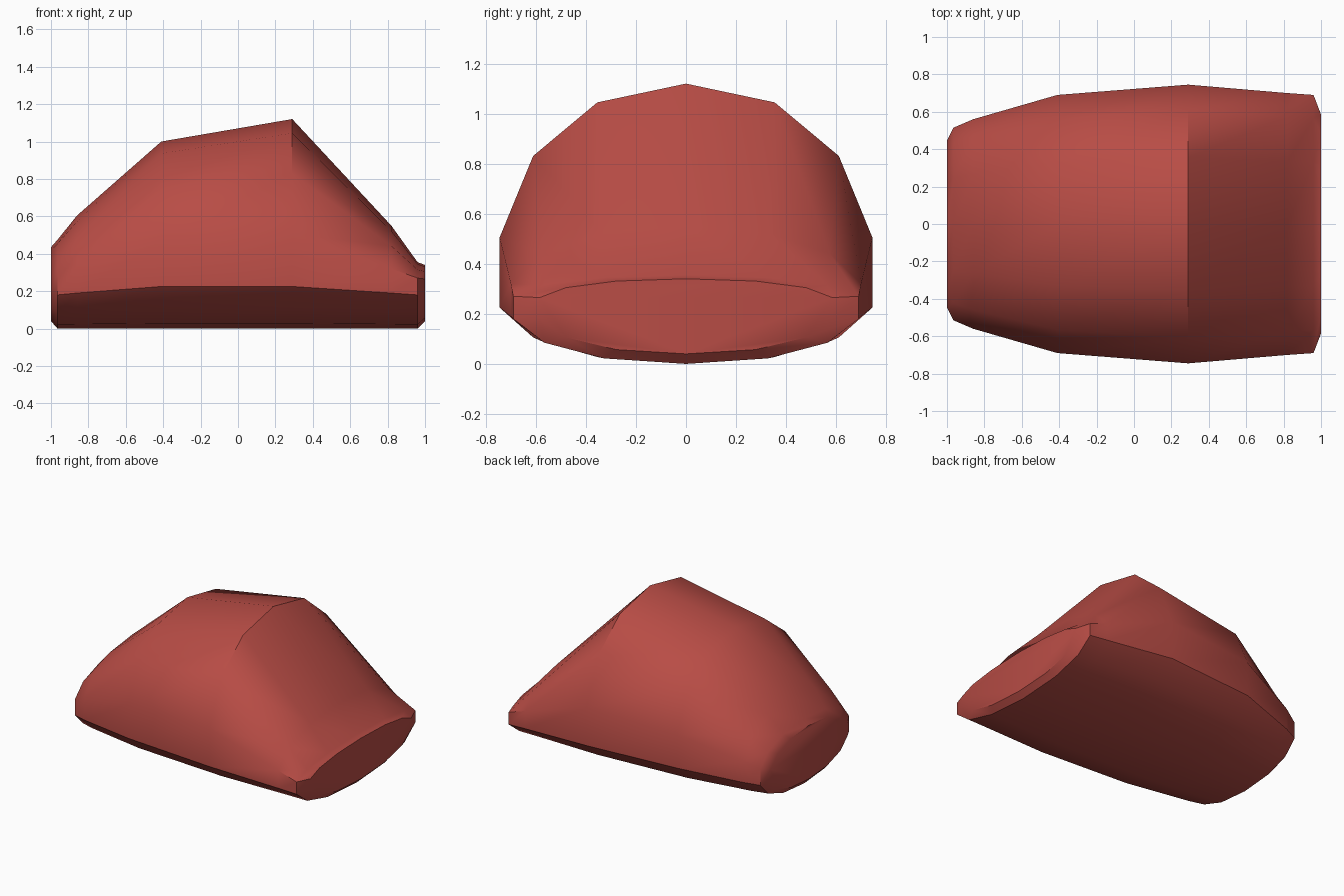
import bpy, bmesh, math

if "Cube" in bpy.data.objects:
    bpy.data.objects.remove(bpy.data.objects["Cube"])

red = bpy.data.materials.new("brick red")
red.diffuse_color = (0.48, 0.073, 0.06, 1)
red.use_nodes = True
red.node_tree.nodes["Principled BSDF"].inputs["Base Color"].default_value = red.diffuse_color

# Cross-sections: x, half width, top, upper side edge, lower side edge, bottom
sections = [
    (-1.00, 0.445, 0.435, 0.28, 0.18, 0.04),
    (-0.965, 0.515, 0.475, 0.30, 0.18, 0.0),
    (-0.86, 0.56, 0.605, 0.345, 0.19, 0.0),
    (-0.41, 0.69, 1.00, 0.475, 0.225, 0.0),
    (0.29, 0.745, 1.12, 0.505, 0.225, 0.0),
    (0.82, 0.70, 0.55, 0.32, 0.19, 0.0),
    (0.96, 0.69, 0.355, 0.27, 0.18, 0.0),
    (1.00, 0.585, 0.34, 0.265, 0.18, 0.04),
]
# Quarter arc as (width fraction, height fraction)
arc = [(0, 1), (0.476, 0.878), (0.82, 0.53), (1, 0)]


def ring(bm, x, w, top, hi, lo, bottom):
    half = [(w * a, hi + (top - hi) * b) for a, b in arc]
    half += [(w * a, lo - (lo - bottom) * b) for a, b in reversed(arc)]
    pts = half + [(-y, z) for y, z in reversed(half[1:-1])]
    return [bm.verts.new((x, y, z)) for y, z in pts]


# Lofted body with flat end caps
bm = bmesh.new()
rings = [ring(bm, *s) for s in sections]
n = len(rings[0])
for a, b in zip(rings, rings[1:]):
    for i in range(n):
        j = (i + 1) % n
        bm.faces.new((a[i], a[j], b[j], b[i]))
bm.faces.new(rings[0])
bm.faces.new(rings[-1])
bmesh.ops.recalc_face_normals(bm, faces=bm.faces)
mesh = bpy.data.meshes.new("body")
bm.to_mesh(mesh)
bm.free()
mesh.materials.append(red)
body = bpy.data.objects.new("body", mesh)
bpy.context.collection.objects.link(body)

# Smooth skin with sharp crests and rims
bpy.context.view_layer.objects.active = body
body.select_set(True)
bpy.ops.object.shade_smooth_by_angle(angle=math.radians(40))
